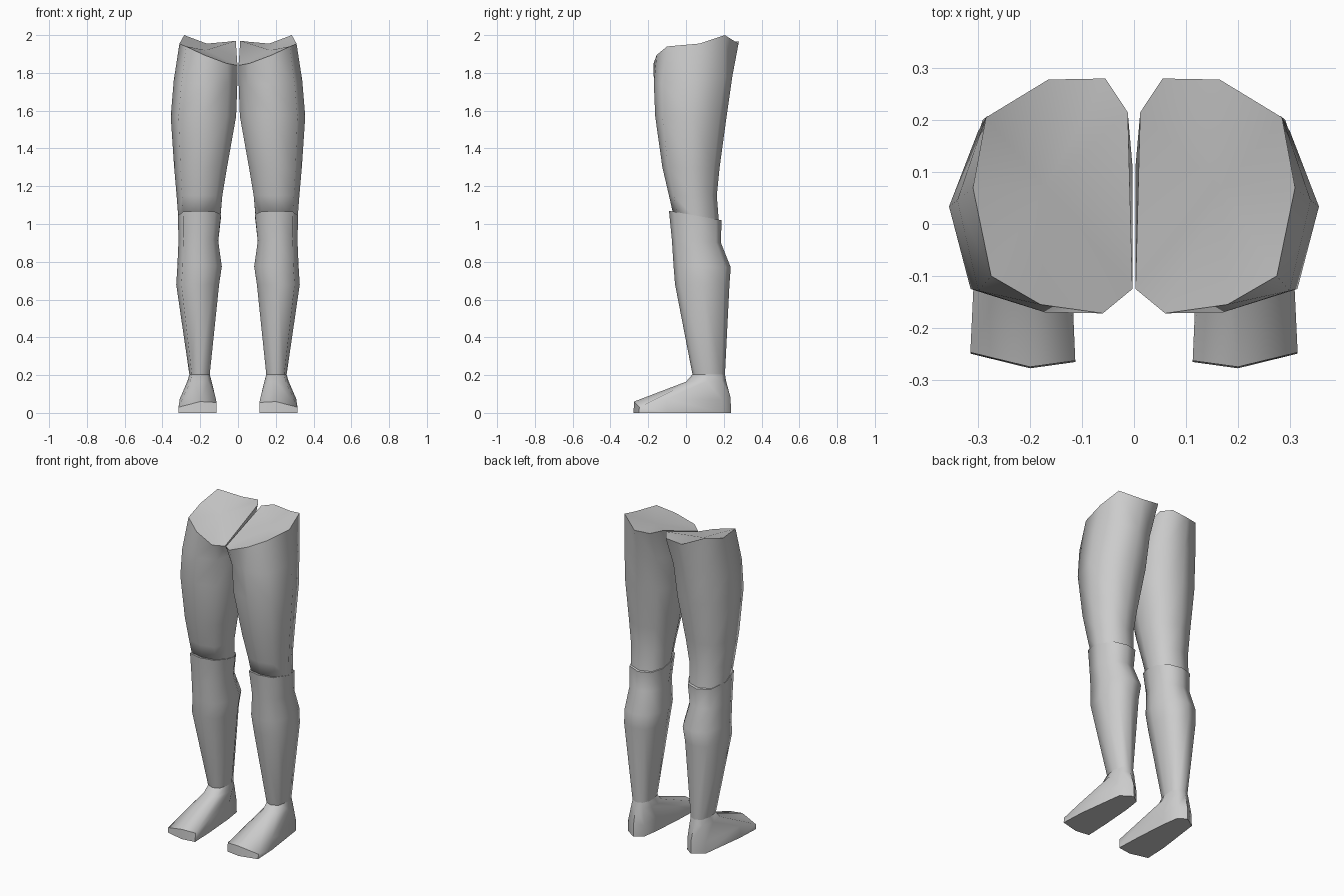
import bpy, bmesh, math

if "Cube" in bpy.data.objects:
    bpy.data.objects.remove(bpy.data.objects["Cube"])

grey = bpy.data.materials.new("light_grey")
grey.diffuse_color = (0.6, 0.6, 0.6, 1)
grey.use_nodes = True
grey.node_tree.nodes["Principled BSDF"].inputs["Base Color"].default_value = grey.diffuse_color

# Unit cross-section: front mid, front outer, outer, back outer, back mid,
# back inner, inner back, inner front, front inner
SECTION = [(.5, 0), (.88, .1), (1, .52), (.84, .9), (.5, 1),
           (.17, .92), (0, .68), (0, .38), (.14, .09)]


def ring(x0, x1, y0, y1, zf, zb=None):
    """Cross-section fitted to a box, tilting from height zf (front) to zb (back)."""
    zb = zf if zb is None else zb
    return [(x0 + u * (x1 - x0), y0 + v * (y1 - y0), zf + v * (zb - zf))
            for u, v in SECTION]


def loft(name, rings, top=None, angle=60):
    """Skin rings from top to bottom on both sides of the body."""
    for side, s in (("right", 1), ("left", -1)):
        bm = bmesh.new()
        vs = [[bm.verts.new((s * x, y, z)) for x, y, z in r] for r in rings]
        n = len(vs[0])
        for a, b in zip(vs, vs[1:]):
            for i in range(n):
                j = (i + 1) % n
                bm.faces.new((a[i], a[j], b[j], b[i]))
        if top:
            c = bm.verts.new((s * top[0], top[1], top[2]))
            for i in range(n):
                bm.faces.new((vs[0][i], vs[0][(i + 1) % n], c))
        else:
            bm.faces.new(vs[0])
        bm.faces.new(vs[-1])
        bmesh.ops.recalc_face_normals(bm, faces=bm.faces)
        me = bpy.data.meshes.new(f"{name}_{side}")
        bm.to_mesh(me)
        bm.free()
        me.materials.append(grey)
        ob = bpy.data.objects.new(f"{name}_{side}", me)
        bpy.context.collection.objects.link(ob)
        bpy.ops.object.select_all(action='DESELECT')
        ob.select_set(True)
        bpy.context.view_layer.objects.active = ob
        bpy.ops.object.shade_smooth_by_angle(angle=math.radians(angle))


# Thigh with a sloping open-hip rim
hip_rim = [(.18, -.155, 1.895), (.275, -.10, 1.94), (.31, .07, 1.955),
           (.285, .205, 2.0), (.165, .278, 1.955), (.055, .28, 1.965),
           (.012, .215, 1.97), (.003, -.125, 1.84), (.06, -.172, 1.85)]
loft("thigh", [
    hip_rim,
    ring(.003, .34, -.17, .245, 1.74, 1.78),
    ring(.01, .356, -.163, .215, 1.57),
    ring(.058, .338, -.125, .178, 1.3),
    ring(.083, .325, -.09, .163, 1.15),
    ring(.095, .315, -.065, .175, 1.04, 1.0),
], top=(.17, .07, 1.92), angle=75)

# Shin with kneecap lip and calf bulge
loft("shin", [
    ring(.09, .318, -.09, .188, 1.07, 1.02),
    ring(.105, .315, -.075, .185, .92, .90),
    ring(.086, .321, -.066, .237, .78, .77),
    ring(.1, .327, -.058, .23, .68),
    ring(.15, .257, .035, .206, .2),
])

# Foot: ankle, instep, toe top and sole outline
toe = [(.2, -.275), (.315, -.247), (.308, -.1), (.27, .19), (.2, .236),
       (.15, .2), (.135, .1), (.12, -.1), (.113, -.263)]
toe_z = [.06, .03, .075, .07, .08, .07, .08, .085, .055]
loft("foot", [
    ring(.15, .257, .035, .206, .205),
    ring(.14, .268, .0, .212, .165, .17),
    [(x, y, z) for (x, y), z in zip(toe, toe_z)],
    [(x, y * 1.01, 0) for x, y in toe],
])
